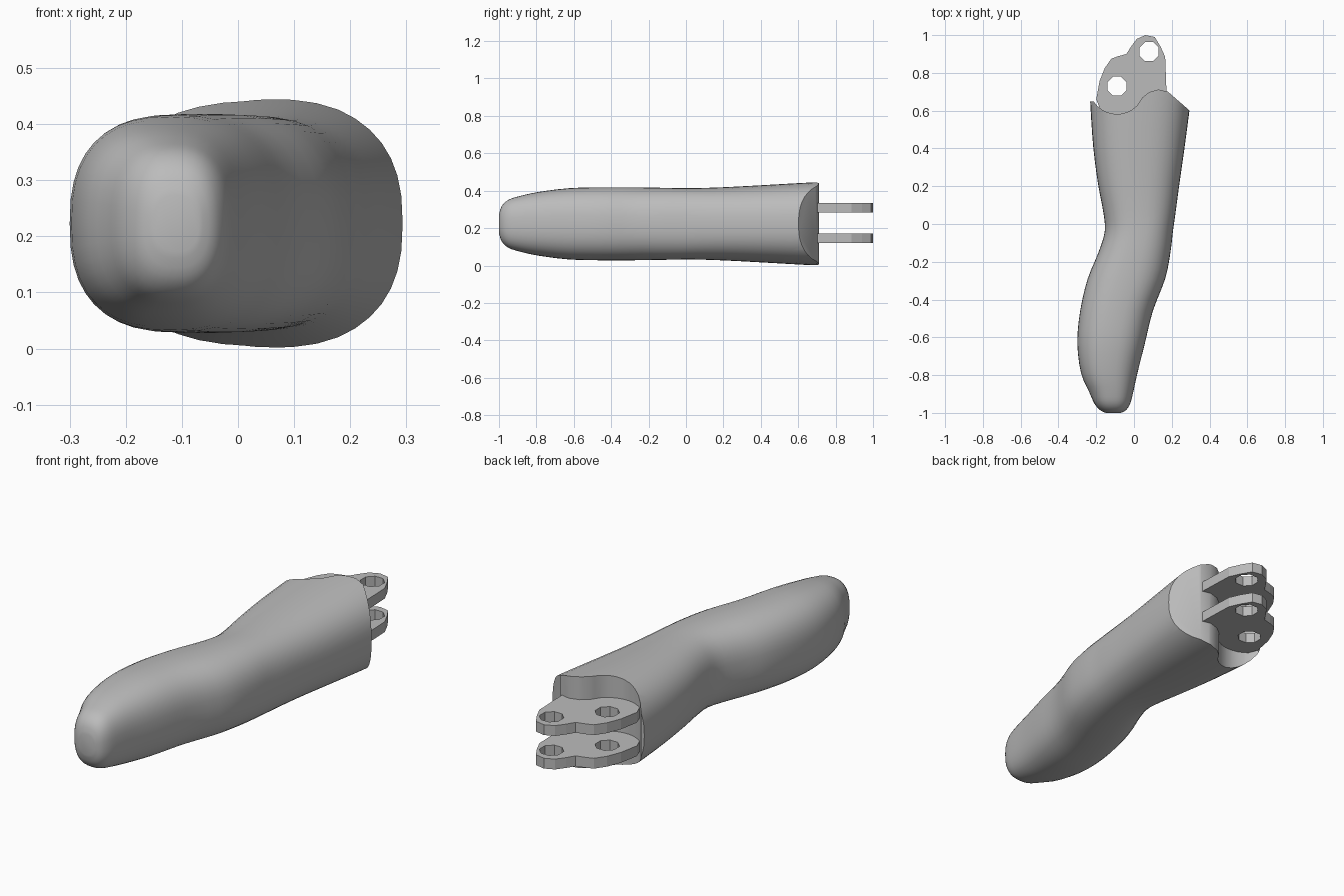
import bpy, bmesh, math
from mathutils import Vector

cube = bpy.data.objects.get("Cube")
if cube:
    bpy.data.objects.remove(cube, do_unlink=True)

grey = bpy.data.materials.new("light grey plastic")
grey.use_nodes = True
colour = (0.5, 0.5, 0.5, 1)
grey.diffuse_color = colour
grey.node_tree.nodes["Principled BSDF"].inputs["Base Color"].default_value = colour

MID_Z = 0.223


def activate(obj):
    bpy.ops.object.select_all(action="DESELECT")
    obj.select_set(True)
    bpy.context.view_layer.objects.active = obj


def circle(cx, cy, r, count, start=0.0, sweep=math.tau):
    return [(cx + r * math.cos(start + sweep * i / count),
             cy + r * math.sin(start + sweep * i / count)) for i in range(count)]


def prism(name, loops, z, half):
    """Extrude flat outlines, with later loops as holes, about height z."""
    curve = bpy.data.curves.new(name, "CURVE")
    curve.dimensions = "2D"
    curve.fill_mode = "BOTH"
    curve.extrude = half
    for loop in loops:
        spline = curve.splines.new("POLY")
        spline.points.add(len(loop) - 1)
        for point, (x, y) in zip(spline.points, loop):
            point.co = (x, y, 0, 1)
        spline.use_cyclic_u = True
    obj = bpy.data.objects.new(name, curve)
    bpy.context.collection.objects.link(obj)
    obj.location.z = z
    activate(obj)
    bpy.ops.object.convert(target="MESH")
    obj = bpy.context.object
    bm = bmesh.new()
    bm.from_mesh(obj.data)
    bmesh.ops.remove_doubles(bm, verts=bm.verts, dist=0.0005)
    bmesh.ops.recalc_face_normals(bm, faces=bm.faces)
    for face in bm.faces:
        face.smooth = False
    bm.to_mesh(obj.data)
    bm.free()
    obj.data.materials.clear()
    obj.data.materials.append(grey)
    return obj


def smooth_rows(rows, steps):
    """Catmull-Rom interpolation between section rows."""
    pts = [Vector(r) for r in rows]
    pts = [pts[0]] + pts + [pts[-1] * 2 - pts[-2]]
    out = []
    for a, b, c, d in zip(pts, pts[1:], pts[2:], pts[3:]):
        for i in range(steps):
            t = i / steps
            out.append(b + (c - a) * (t / 2) + (a * 2 - b * 5 + c * 4 - d) * (t * t / 2)
                       + (b * 3 - a - c * 3 + d) * (t ** 3 / 2))
    return out + [pts[-2]]


# Finger body: y, right edge x, left edge x, half height of each section
sections = [
    (-1.0, -.15, -.07, .05), (-.985, -.18, -.042, .095), (-.95, -.21, -.02, .128),
    (-.89, -.237, -.004, .148), (-.79, -.28, .018, .17), (-.63, -.3, .058, .19),
    (-.46, -.285, .1, .195), (-.29, -.245, .165, .195), (-.15, -.188, .193, .193),
    (-.04, -.155, .206, .191), (.06, -.162, .22, .191), (.21, -.19, .24, .196),
    (.4, -.215, .267, .206), (.63, -.231, .297, .219), (.8, -.238, .315, .227),
]
SIDES = 40
bm = bmesh.new()
rings = []
for y, x0, x1, h in smooth_rows(sections, 3):
    ring = []
    for i in range(SIDES):
        a = math.tau * i / SIDES
        c, s = math.cos(a), math.sin(a)
        px = math.copysign(abs(c) ** 0.8, c)
        pz = math.copysign(abs(s) ** 0.8, s)
        ring.append(bm.verts.new(((x0 + x1) / 2 + px * (x1 - x0) / 2, y, MID_Z + pz * h)))
    rings.append(ring)
for r0, r1 in zip(rings, rings[1:]):
    for i in range(SIDES):
        j = (i + 1) % SIDES
        bm.faces.new((r0[i], r0[j], r1[j], r1[i]))
bm.faces.new(rings[0])
bm.faces.new(rings[-1])
bmesh.ops.recalc_face_normals(bm, faces=bm.faces)
mesh = bpy.data.meshes.new("finger_body")
bm.to_mesh(mesh)
bm.free()
mesh.materials.append(grey)
body = bpy.data.objects.new("finger_body", mesh)
bpy.context.collection.objects.link(body)

# Knuckle end: round clearance, raised stop and slanted face
scoop = circle(-.09, .73, .148, 9, math.radians(213), math.radians(115))
end = ([(-.5, 1.2), (-.5, .65)] + scoop
       + [(.045, .67), (.08, .698), (.13, .712), (.18, .7), (.295, .6), (.5, .42), (.5, 1.2)])
cutter = prism("end_cutter", [end], MID_Z, 0.5)
cutter.hide_render = True
cut = body.modifiers.new("end_cut", "BOOLEAN")
cut.operation = "DIFFERENCE"
cut.solver = "EXACT"
cut.object = cutter
activate(body)
bpy.ops.object.modifier_apply(modifier="end_cut")
bpy.data.objects.remove(cutter, do_unlink=True)
activate(body)
bpy.ops.object.shade_smooth_by_angle(angle=math.radians(35))

# Pair of hinge plates with two pin holes each
outline = [(-.2, .66), (-.182, .757), (-.155, .825), (-.12, .875), (-.085, .888),
           (-.04, .9), (-.015, .94), (.015, .98), (.06, 1.0), (.11, .99), (.14, .94),
           (.165, .885), (.172, .7), (.172, .5), (-.1, .5), (-.18, .61)]
holes = [circle(x, y, .055, 8, math.pi / 8) for x, y in ((-.09, .73), (.08, .913))]
for name, z in (("lower_hinge_plate", .146), ("upper_hinge_plate", .308)):
    prism(name, [outline] + holes, z, .025)
